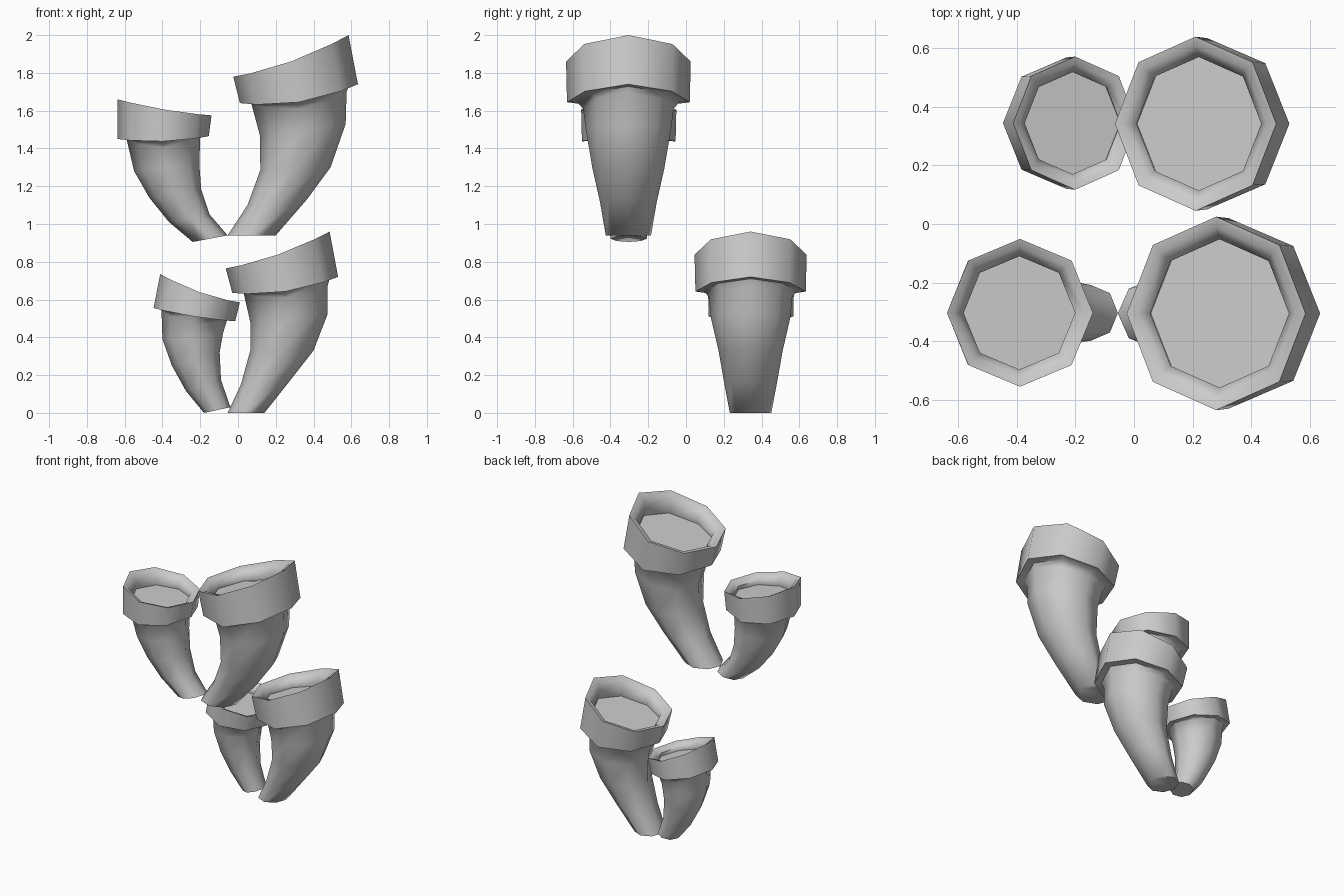
import bpy, bmesh, math
from mathutils import Vector

if "Cube" in bpy.data.objects:
    bpy.data.objects.remove(bpy.data.objects["Cube"])

SIDES = 8


def ring(y, left, right, ry, sag=0.0):
    """Tilted octagon through two side-profile points (x, z), sagging front and back."""
    (xl, zl), (xr, zr) = left, right
    pts = []
    for i in range(SIDES):
        a = 2 * math.pi * i / SIDES
        c, s = math.cos(a), math.sin(a)
        pts.append(Vector(((xl + xr) / 2 + c * (xr - xl) / 2, y + s * ry,
                           (zl + zr) / 2 + c * (zr - zl) / 2 + sag * s * s)))
    return pts


def scaled(pts, f, drop=0.0):
    mid = sum(pts, Vector()) / len(pts)
    return [mid + (p - mid) * f - Vector((0, 0, drop)) for p in pts]


def mix(a, b, t):
    return [p.lerp(q, t) for p, q in zip(a, b)]


def loft(name, rings):
    """Skin a stack of rings and close both ends."""
    bm = bmesh.new()
    loops = [[bm.verts.new(p) for p in r] for r in rings]
    for a, b in zip(loops, loops[1:]):
        for i in range(SIDES):
            j = (i + 1) % SIDES
            bm.faces.new((a[i], a[j], b[j], b[i]))
    bm.faces.new(loops[0][::-1])
    bm.faces.new(loops[-1])
    bmesh.ops.recalc_face_normals(bm, faces=bm.faces)
    me = bpy.data.meshes.new(name)
    bm.to_mesh(me)
    bm.free()
    ob = bpy.data.objects.new(name, me)
    bpy.context.collection.objects.link(ob)
    bpy.ops.object.select_all(action='DESELECT')
    ob.select_set(True)
    bpy.context.view_layer.objects.active = ob
    bpy.ops.object.shade_smooth_by_angle(angle=math.radians(58))


def cup(name, y, stem, neck_sag, low, high):
    """Curved stem widening into a thick tilted rim with a sunken floor."""
    body = [ring(y, l, r, ry) for l, r, ry in stem[:-1]]
    body.append(ring(y, *stem[-1], neck_sag))
    lo, hi = ring(y, *low), ring(y, *high)
    # stem tucks up into the rim; rim wraps over to the inner floor
    under = scaled(lo, 0.84)
    crest = scaled(hi, 0.89, 0.01)
    wall = scaled(mix(lo, hi, 0.72), 0.77)
    floor = scaled(mix(lo, hi, 0.5), 0.79)
    loft(name, body + [under, lo, hi, crest, wall, floor])


# upper pair, at the front
cup("upper_large_cup", -0.305, [
    ((-0.055, 0.94), (0.20, 0.94), 0.12),
    ((0.05, 1.10), (0.365, 1.13), 0.15),
    ((0.118, 1.285), (0.49, 1.30), 0.19),
    ((0.117, 1.465), (0.57, 1.53), 0.225),
    ((0.07, 1.64), (0.575, 1.70), 0.24)], -0.06,
    ((0.01, 1.64), (0.635, 1.74), 0.325, -0.045),
    ((-0.025, 1.78), (0.585, 2.0), 0.33, -0.03))
cup("upper_small_cup", -0.303, [
    ((-0.24, 0.905), (-0.055, 0.94), 0.095),
    ((-0.365, 1.01), (-0.15, 1.05), 0.115),
    ((-0.47, 1.14), (-0.195, 1.185), 0.145),
    ((-0.55, 1.28), (-0.205, 1.32), 0.17),
    ((-0.59, 1.45), (-0.20, 1.455), 0.187)], -0.05,
    ((-0.638, 1.45), (-0.155, 1.465), 0.248, -0.02),
    ((-0.638, 1.66), (-0.14, 1.575), 0.252, -0.012))

# lower pair, at the back
cup("lower_large_cup", 0.342, [
    ((-0.055, 0.0), (0.14, 0.0), 0.11),
    ((0.015, 0.15), (0.275, 0.17), 0.14),
    ((0.065, 0.33), (0.40, 0.33), 0.17),
    ((0.065, 0.48), (0.475, 0.525), 0.21),
    ((0.03, 0.635), (0.475, 0.675), 0.22)], -0.045,
    ((-0.03, 0.635), (0.53, 0.72), 0.292, -0.035),
    ((-0.065, 0.765), (0.485, 0.96), 0.297, -0.025))
cup("lower_small_cup", 0.344, [
    ((-0.18, 0.0), (-0.04, 0.03), 0.085),
    ((-0.275, 0.115), (-0.09, 0.175), 0.105),
    ((-0.35, 0.25), (-0.097, 0.32), 0.135),
    ((-0.40, 0.39), (-0.08, 0.42), 0.155),
    ((-0.405, 0.54), (-0.055, 0.50), 0.17)], -0.05,
    ((-0.447, 0.555), (-0.015, 0.485), 0.224, -0.01),
    ((-0.412, 0.735), (0.01, 0.585), 0.227, -0.022))
